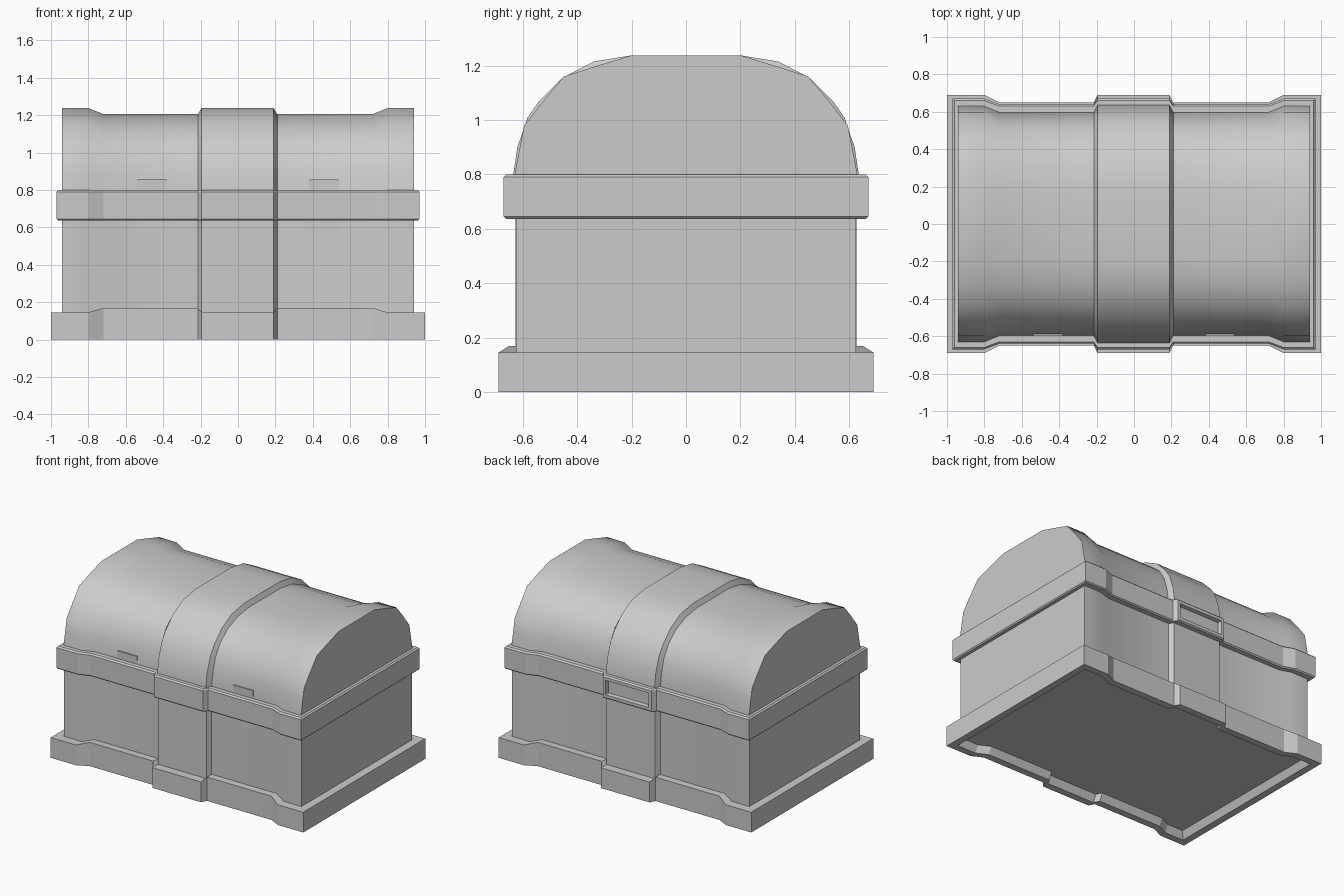
import bpy, bmesh, math

if "Cube" in bpy.data.objects:
    bpy.data.objects.remove(bpy.data.objects["Cube"])

# x positions and section kind: E = end, R = recessed panel, C = centre strap
STATIONS = [(-0.80, 'E'), (-0.72, 'R'), (-0.215, 'R'), (-0.195, 'C'),
            (0.19, 'C'), (0.21, 'R'), (0.72, 'R'), (0.80, 'E')]


def finish(name, bm, angle=35):
    bmesh.ops.recalc_face_normals(bm, faces=bm.faces)
    me = bpy.data.meshes.new(name)
    bm.to_mesh(me)
    bm.free()
    ob = bpy.data.objects.new(name, me)
    bpy.context.collection.objects.link(ob)
    bpy.ops.object.select_all(action='DESELECT')
    ob.select_set(True)
    bpy.context.view_layer.objects.active = ob
    bpy.ops.object.shade_smooth_by_angle(angle=math.radians(angle))
    return ob


def bridge(bm, loops):
    for a, b in zip(loops, loops[1:]):
        n = len(a)
        for i in range(n):
            j = (i + 1) % n
            bm.faces.new((a[i], a[j], b[j], b[i]))


def loft(name, profiles, end_x):
    """Symmetric half sections (y, z) lofted along x and capped."""
    bm = bmesh.new()
    loops = []
    for x, k in [(-end_x, 'E')] + STATIONS + [(end_x, 'E')]:
        half = profiles[k]
        pts = half + [(-y, z) for y, z in reversed(half)]
        loops.append([bm.verts.new((x, y, z)) for y, z in pts])
    bridge(bm, loops)
    bm.faces.new(loops[0])
    bm.faces.new(loops[-1])
    return finish(name, bm)


def band(name, end_x, width, steps, rise=0.0):
    """Band around the chest: stepped outline rings of (inset, z)."""
    bm = bmesh.new()
    loops = []
    for inset, z in steps:
        side = [(x, k) for x, k in STATIONS]
        side = [(-end_x + inset, 'E')] + side + [(end_x - inset, 'E')]
        ring = []
        for sign, row in ((-1, side), (1, side[::-1])):
            for x, k in row:
                dz = rise if k == 'R' and z > 0.1 else 0
                ring.append(bm.verts.new((x, sign * (width[k] - inset), z + dz)))
        loops.append(ring)
    bridge(bm, loops)
    return bm


# Box body
body = {k: [(y, 0.05), (y, 0.72)] for k, y in (('E', 0.625), ('R', 0.597), ('C', 0.627))}
loft("chest_body", body, 0.94)

# Domed lid
lid = {
    'E': [(0.64, 0.72), (0.63, 0.80), (0.613, 0.89), (0.595, 0.98), (0.525, 1.07),
          (0.45, 1.16), (0.325, 1.20), (0.20, 1.238)],
    'R': [(0.60, 0.72), (0.597, 0.80), (0.582, 0.90), (0.555, 0.99), (0.505, 1.07),
          (0.42, 1.14), (0.31, 1.185), (0.18, 1.205)],
    'C': [(0.64, 0.72), (0.635, 0.80), (0.62, 0.90), (0.582, 1.01), (0.54, 1.07),
          (0.455, 1.155), (0.34, 1.215), (0.20, 1.238)],
}
loft("domed_lid", lid, 0.94)

# Base skirt with hollow underside
base = band("base_skirt", 1.0, {'E': 0.69, 'R': 0.65, 'C': 0.69},
            [(0.08, 0.06), (0.05, 0), (0, 0), (0, 0.145), (0.08, 0.145)], rise=0.025)
finish("base_skirt", base, 20)

# Rim band between box and lid, with a slot in the back of the strap
rim = band("rim_band", 0.97, {'E': 0.67, 'R': 0.64, 'C': 0.67},
           [(0.07, 0.637), (0.008, 0.637), (0, 0.645), (0, 0.79), (0.01, 0.80), (0.07, 0.80)])
bmesh.ops.recalc_face_normals(rim, faces=rim.faces)
slot = [f for f in rim.faces if abs(f.calc_center_median().x) < 0.02
        and f.calc_center_median().y > 0.665 and f.calc_area() > 0.03]
bmesh.ops.inset_individual(rim, faces=slot, thickness=0.03)
bmesh.ops.inset_individual(rim, faces=slot, thickness=0.006, depth=-0.028)
finish("rim_band", rim, 20)

# Flush hinge plates on the front panels
for side in (-1, 1):
    bm = bmesh.new()
    bmesh.ops.create_cube(bm, size=1)
    for v in bm.verts:
        v.co = (side * 0.46 + v.co.x * 0.155, -0.588 + v.co.y * 0.02, 0.715 + v.co.z * 0.28)
    finish("hinge_plate", bm)
